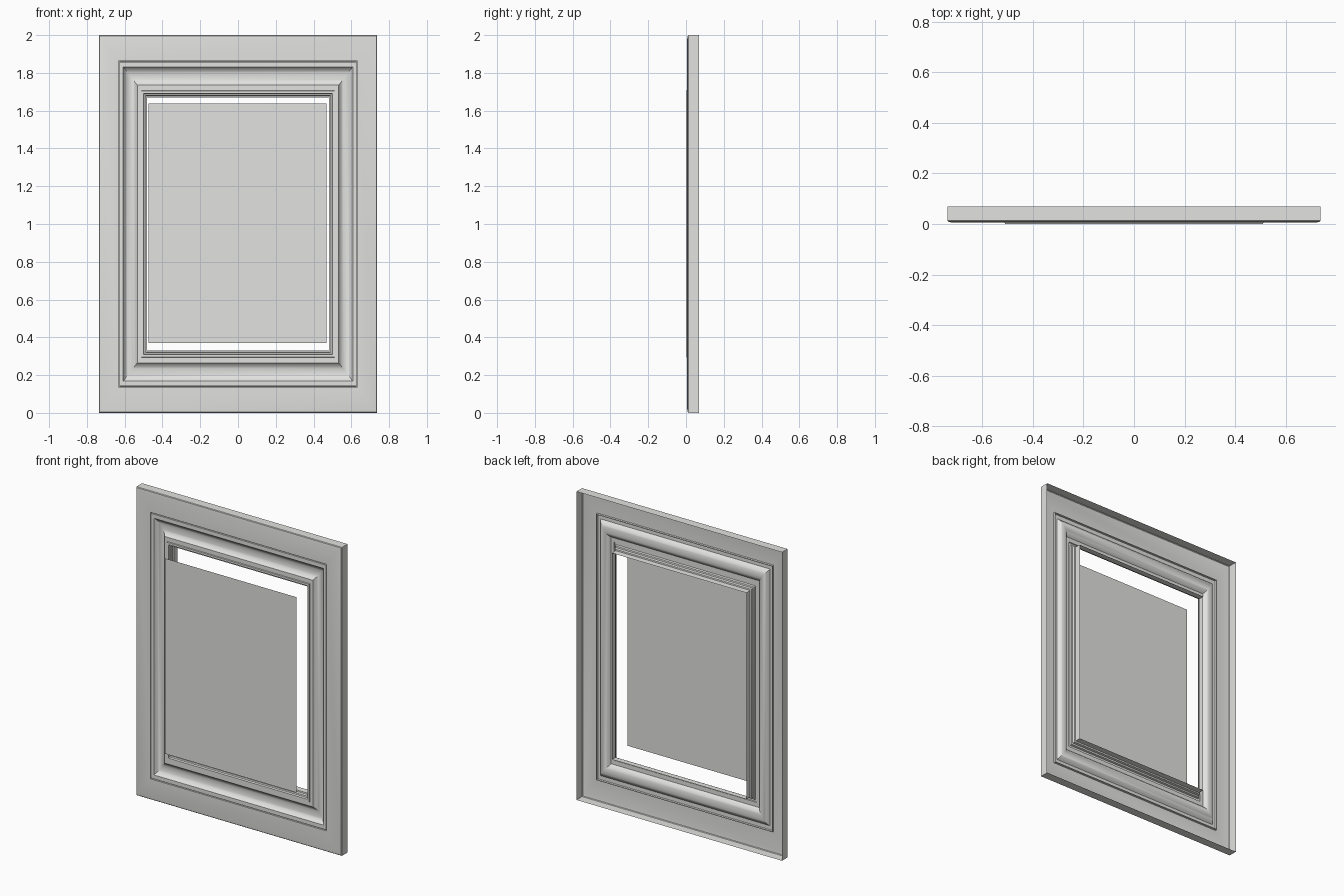
import bpy
import bmesh
import math

cube = bpy.data.objects.get("Cube")
if cube:
    bpy.data.objects.remove(cube, do_unlink=True)

paint = bpy.data.materials.new("light_grey_paint")
paint.use_nodes = True
grey = (0.76, 0.76, 0.745, 1)
paint.diffuse_color = grey
paint.node_tree.nodes["Principled BSDF"].inputs["Base Color"].default_value = grey

HALF_W, HEIGHT = 0.737, 2.0
SIDE_RATIO = 0.77   # side rails are narrower than top and bottom rails
FACE, BACK = 0.006, 0.07


def make_object(name, bm):
    mesh = bpy.data.meshes.new(name)
    bm.to_mesh(mesh)
    bm.free()
    mesh.materials.append(paint)
    obj = bpy.data.objects.new(name, mesh)
    bpy.context.collection.objects.link(obj)
    return obj


def rectangle(bm, x0, x1, z0, z1, y):
    corners = ((x0, z0), (x1, z0), (x1, z1), (x0, z1))
    return [bm.verts.new((x, y, z)) for x, z in corners]


def cove(start, end, depth, steps=12):
    """Circular hollow between two inset distances."""
    half = (end - start) / 2
    radius = (half ** 2 + depth ** 2) / (2 * depth)
    sweep = math.asin(half / radius)
    points = []
    for i in range(steps + 1):
        a = -sweep + 2 * sweep * i / steps
        sink = radius * (math.cos(a) - math.cos(sweep))
        points.append((start + half + radius * math.sin(a), FACE + sink))
    return points


# Moulding section as (inset from outer edge, y), outside to opening
section = [(0, BACK), (0, 0.013), (0.004, 0.009), (0.02, FACE)]
section += [(0.136, FACE), (0.137, 0.018), (0.141, 0.018), (0.142, FACE)]
section += cove(0.168, 0.265, 0.026)
section += [(0.293, FACE), (0.295, 0), (0.308, 0), (0.311, 0.012),
            (0.32, 0.014), (0.322, 0.03), (0.33, 0.032), (0.331, BACK)]

# Frame: open-backed moulding with mitred corners
bm = bmesh.new()
rings = []
for inset, y in section:
    x = HALF_W - inset * SIDE_RATIO
    rings.append(rectangle(bm, -x, x, inset, HEIGHT - inset, y))
for outer, inner in zip(rings, rings[1:]):
    for k in range(4):
        n = (k + 1) % 4
        bm.faces.new((outer[k], outer[n], inner[n], inner[k]))
frame = make_object("moulded_frame", bm)

bpy.ops.object.select_all(action="DESELECT")
frame.select_set(True)
bpy.context.view_layer.objects.active = frame
bpy.ops.object.shade_smooth_by_angle(angle=math.radians(25))

# Flat centre sheet floating in front of the opening
bm = bmesh.new()
bm.faces.new(rectangle(bm, -0.473, 0.469, 0.37, 1.637, -BACK))
make_object("centre_panel", bm)
